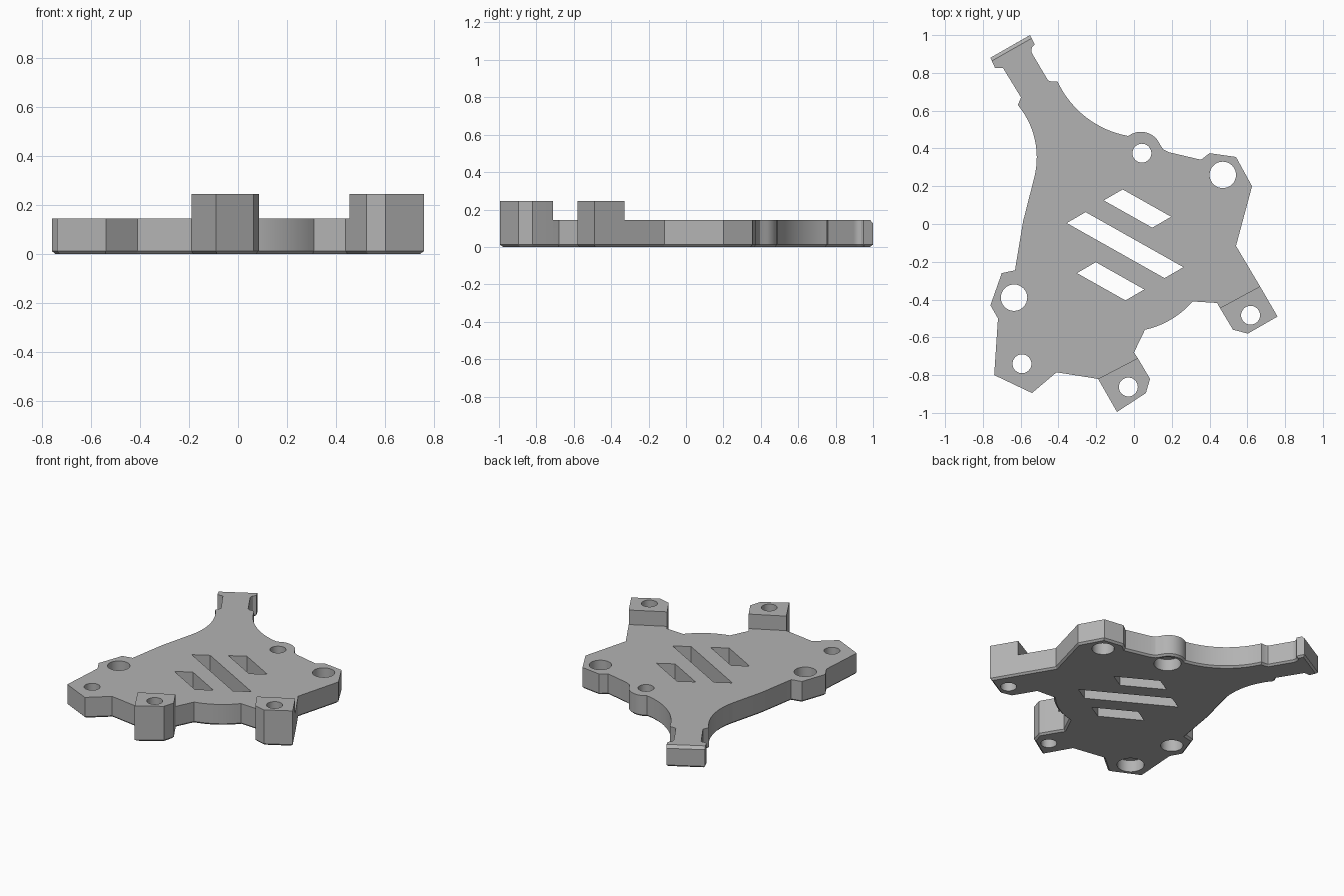
import bpy, bmesh, math
from mathutils import Vector, Matrix

if "Cube" in bpy.data.objects:
    bpy.data.objects.remove(bpy.data.objects["Cube"])

PLATE_TOP, BOSS_TOP, CHAMFER = 0.145, 0.245, 0.012

grey = bpy.data.materials.new("plain grey")
grey.use_nodes = True
grey.diffuse_color = (0.45, 0.45, 0.45, 1)
grey.node_tree.nodes["Principled BSDF"].inputs["Base Color"].default_value = grey.diffuse_color


def arc(a, m, b, n=10):
    """Points on the circle through a, m and b, from a to b."""
    (ax, ay), (mx, my), (bx, by) = a, m, b
    d = 2 * (ax * (my - by) + mx * (by - ay) + bx * (ay - my))
    sa, sm, sb = ax * ax + ay * ay, mx * mx + my * my, bx * bx + by * by
    c = Vector(((sa * (my - by) + sm * (by - ay) + sb * (ay - my)) / d,
                (sa * (bx - mx) + sm * (ax - bx) + sb * (mx - ax)) / d))
    start, end = Vector(a) - c, Vector(b) - c
    turn = start.angle_signed(end)          # clockwise positive
    return [tuple(c + Matrix.Rotation(-turn * i / n, 2) @ start) for i in range(n + 1)]


def link(name, bm):
    bmesh.ops.recalc_face_normals(bm, faces=bm.faces)
    mesh = bpy.data.meshes.new(name)
    bm.to_mesh(mesh)
    bm.free()
    mesh.materials.append(grey)
    obj = bpy.data.objects.new(name, mesh)
    bpy.context.collection.objects.link(obj)
    return obj


def prism(name, points, z0, z1, chamfer=0):
    """Outline pulled up from z0 to z1, with an optional bevelled bottom rim."""
    bm = bmesh.new()
    base = bm.faces.new([bm.verts.new((x, y, z0)) for x, y in points])
    rim = list(base.edges)
    top = bmesh.ops.extrude_face_region(bm, geom=[base], use_keep_orig=True)
    bmesh.ops.translate(bm, vec=(0, 0, z1 - z0),
                        verts=[v for v in top["geom"] if isinstance(v, bmesh.types.BMVert)])
    if chamfer:
        bmesh.ops.bevel(bm, geom=rim, offset=chamfer, segments=1, affect='EDGES')
    return link(name, bm)


def disc(x, y, r, n=32):
    return [(x + r * math.cos(math.tau * i / n), y + r * math.sin(math.tau * i / n))
            for i in range(n)]


def cut(body, cutter):
    mod = body.modifiers.new("cut", 'BOOLEAN')
    mod.operation, mod.solver, mod.object = 'DIFFERENCE', 'EXACT', cutter
    bpy.context.view_layer.objects.active = body
    bpy.ops.object.modifier_apply(modifier=mod.name)
    bpy.data.objects.remove(cutter)


# Outline, clockwise from the arm tip
outline = [(-.76, .88), (-.55, 1), (-.525, .95)]
outline += arc((-.54, .935), (-.543, .915), (-.535, .895), 4)
outline += [(-.455, .76), (-.44, .755)]
outline += arc((-.405, .755), (-.26, .57), (-.03, .466), 16)
outline += arc((-.03, .466), (.042, .488), (.138, .42), 12)[1:]
outline += [(.155, .395), (.185, .38), (.355, .34), (.40, .375), (.54, .355), (.625, .20), (.54, -.116),
            (.667, -.33), (.76, -.49), (.603, -.58), (.524, -.56), (.455, -.445),
            (.44, -.418)]
outline += arc((.31, -.41), (.197, -.505), (.058, -.56))
outline += [(0, -.68), (.02, -.71), (.085, -.82), (.063, -.895), (-.09, -.995),
            (-.19, -.82), (-.41, -.785), (-.54, -.895), (-.74, -.80), (-.72, -.50),
            (-.76, -.43), (-.70, -.26), (-.63, -.245), (-.587, .015)]
outline += arc((-.53, .238), (-.52, .42), (-.615, .63), 14)
outline += [(-.598, .67), (-.693, .825), (-.735, .825)]
plate = prism("bracket_plate", outline, 0, BOSS_TOP, CHAMFER)

# Lower the plate everywhere except the two raised bosses
cut(plate, prism("step_cutter", [
    (-1.2, 1.2), (1.2, 1.2), (1.2, -.041), (.447, -.449), (.4, -.6), (.2, -.616),
    (-.21, -.83), (-.25, -1.2), (-1.2, -1.2)], PLATE_TOP, 0.5))

# Top chamfer along the arm tip
bm = bmesh.new()
bmesh.ops.create_cube(bm, size=1, matrix=Matrix.Translation((-.655, .94, PLATE_TOP))
                      @ Matrix.Rotation(math.radians(29.7), 4, 'Z')
                      @ Matrix.Rotation(math.radians(45), 4, 'X')
                      @ Matrix.Diagonal((.4, .026, .026, 1)))
cut(plate, link("tip_cutter", bm))

# Screw holes, small and large
for x, y, r in [(.042, .375, .05), (.47, .26, .07), (-.635, -.39, .07),
                (-.593, -.74, .05), (.617, -.483, .05), (-.03, -.863, .05)]:
    cut(plate, prism("hole_cutter", disc(x, y, r), -.1, .4))

# Wider recesses under two of the small holes
for x, y in [(.042, .375), (-.593, -.74)]:
    cut(plate, prism("recess_cutter", disc(x, y, .085), -.1, .08))

# Three slanted slots
for x, y, length in [(-.16, .125, .295), (-.356, .005, .595), (-.302, -.26, .295)]:
    start, side = Vector((x, y)), Vector((.1, .058))
    along = Vector((.87, -.49)) * length
    cut(plate, prism("slot_cutter", [start, start + side, start + side + along,
                                     start + along], -.1, .4))

bpy.ops.object.select_all(action='DESELECT')
plate.select_set(True)
bpy.context.view_layer.objects.active = plate
bpy.ops.object.shade_smooth_by_angle(angle=math.radians(25))
